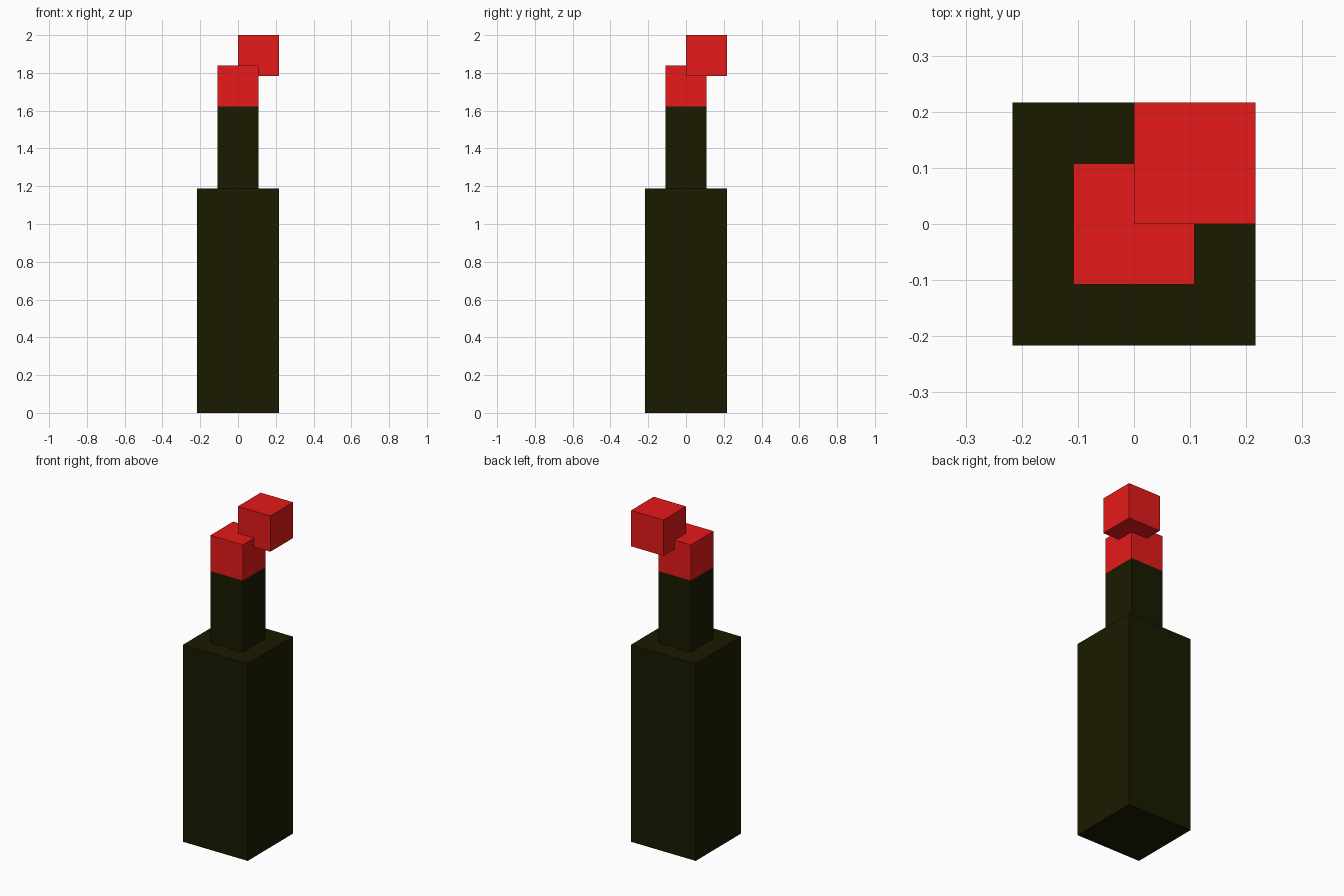
import bpy

cube = bpy.data.objects.get("Cube")
if cube:
    bpy.data.objects.remove(cube, do_unlink=True)

U = 2 / 9.25  # one block; the bottle is 9.25 blocks tall


def make_material(name, rgb):
    mat = bpy.data.materials.new(name)
    mat.use_nodes = True
    colour = (*rgb, 1.0)
    mat.diffuse_color = colour
    mat.node_tree.nodes["Principled BSDF"].inputs["Base Color"].default_value = colour
    return mat


def block(name, width, bottom, top, mat, offset=0.0):
    """Square block, measured in units of U, shifted equally along x and y."""
    bpy.ops.mesh.primitive_cube_add(size=1)
    obj = bpy.context.object
    obj.name = name
    height = top - bottom
    for v in obj.data.vertices:
        v.co.x = (v.co.x * width + offset) * U
        v.co.y = (v.co.y * width + offset) * U
        v.co.z = ((v.co.z + 0.5) * height + bottom) * U
    obj.data.materials.append(mat)
    return obj


dark_glass = make_material("dark olive glass", (0.01, 0.01, 0.0))
red = make_material("red", (0.79, 0.01, 0.01))

# Bottle body and neck
block("bottle_body", 2, 0, 5.5, dark_glass)
block("bottle_neck", 1, 5.5, 7.5, dark_glass)

# Red plug in the neck, and the block perched on its back left corner
block("neck_plug", 1, 7.5, 8.5, red)
block("upper_block", 1, 8.25, 9.25, red, offset=0.5)
